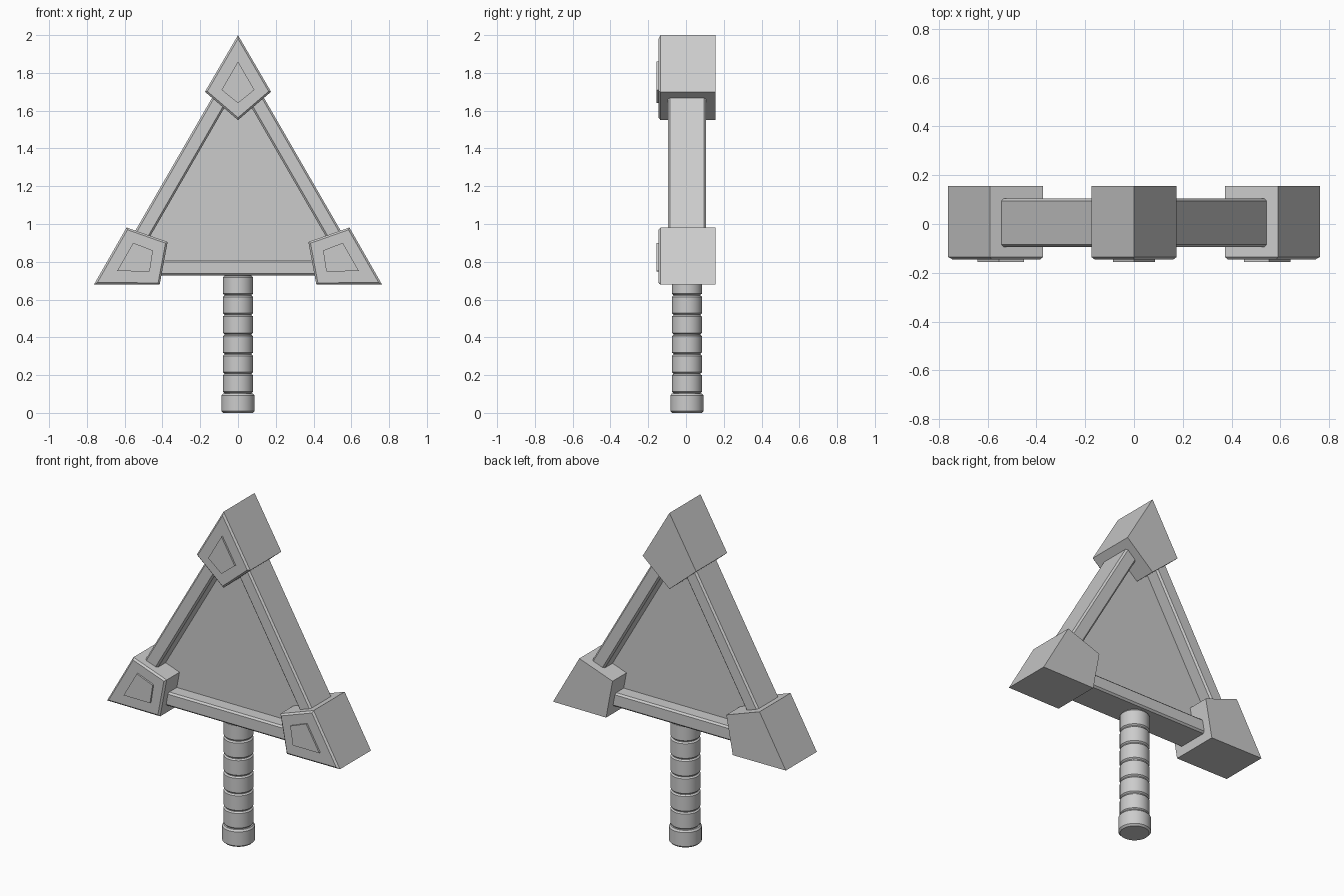
import bpy
import bmesh
from math import sin, cos, pi, radians

cube = bpy.data.objects.get("Cube")
if cube:
    bpy.data.objects.remove(cube, do_unlink=True)

CENTRE_Z = 1.12    # middle of the triangular head
MID_Y = 0.005      # middle of its thickness

grey = bpy.data.materials.new("grey")
grey.use_nodes = True
grey.diffuse_color = (0.6, 0.6, 0.6, 1)
grey.node_tree.nodes["Principled BSDF"].inputs["Base Color"].default_value = (0.6, 0.6, 0.6, 1)


def finish(name, bm):
    bmesh.ops.recalc_face_normals(bm, faces=bm.faces)
    mesh = bpy.data.meshes.new(name)
    bm.to_mesh(mesh)
    bm.free()
    mesh.materials.append(grey)
    ob = bpy.data.objects.new(name, mesh)
    bpy.context.collection.objects.link(ob)
    return ob


def turn(x, z, angle):
    """Turn a point of the head about the head's centre."""
    return (x * cos(angle) - z * sin(angle),
            x * sin(angle) + z * cos(angle) + CENTRE_Z)


def prism(name, outline, front, back, angle=0, chamfer=0, both=False):
    """Extrude an x/z outline along y, optionally chamfering its rims."""
    bm = bmesh.new()
    rings = []
    for y in (front, back):
        ring = []
        for x, z in outline:
            px, pz = turn(x, z, angle)
            ring.append(bm.verts.new((px, y, pz)))
        rings.append(ring)
    caps = [bm.faces.new(r) for r in rings]
    n = len(outline)
    for i in range(n):
        j = (i + 1) % n
        bm.faces.new((rings[0][i], rings[0][j], rings[1][j], rings[1][i]))
    if chamfer:
        rim = set(caps[0].edges)
        if both:
            rim |= set(caps[1].edges)
        bmesh.ops.bevel(bm, geom=list(rim), offset=chamfer, segments=1,
                        affect='EDGES', profile=0.5)
    return finish(name, bm)


def lathe(name, profile, sides=32):
    """Spin a radius/height profile about the handle's axis."""
    bm = bmesh.new()
    rings = [[bm.verts.new((r * cos(2 * pi * i / sides), MID_Y + r * sin(2 * pi * i / sides), z))
              for i in range(sides)] for r, z in profile]
    for a, b in zip(rings, rings[1:]):
        for i in range(sides):
            j = (i + 1) % sides
            bm.faces.new((a[i], a[j], b[j], b[i]))
    bm.faces.new(rings[0])
    bm.faces.new(rings[-1])
    ob = finish(name, bm)
    bpy.ops.object.select_all(action='DESELECT')
    ob.select_set(True)
    bpy.context.view_layer.objects.active = ob
    bpy.ops.object.shade_smooth_by_angle(angle=radians(30))
    return ob


# Three kite-shaped corner blocks with raised plates, joined by bars
kite = [(0, 0.88), (0.175, 0.58), (0, 0.43), (-0.175, 0.58)]
plate = [(0, 0.74), (0.087, 0.59), (0, 0.52), (-0.087, 0.59)]
OUTER, INNER = 0.393, 0.31
bar = [(-0.56, -OUTER), (0.56, -OUTER), (0.50, -INNER), (-0.50, -INNER)]
for label, angle in (("top", 0), ("right", 2 * pi / 3), ("left", -2 * pi / 3)):
    prism(label + "_corner", kite, MID_Y - 0.15, MID_Y + 0.15, angle, 0.01)
    prism(label + "_corner_plate", plate, MID_Y - 0.16, MID_Y - 0.14, angle)
for label, angle in (("bottom", 0), ("left", 2 * pi / 3), ("right", -2 * pi / 3)):
    prism(label + "_bar", bar, MID_Y - 0.1, MID_Y + 0.1, angle, 0.01, True)

# Thin panel filling the frame
half = 0.33 * 3 ** 0.5
prism("centre_panel", [(-half, -0.33), (half, -0.33), (0, 0.66)], MID_Y - 0.02, MID_Y + 0.02)

# Wrapped handle with grooves between the rings
R, STEP, EDGE = 0.08, 0.104, 0.007
profile = [(0.072, 0.08)]
for i in range(6):
    low = 0.105 + i * STEP
    high = low + STEP - 0.004
    profile += [(0.072, low), (R, low + EDGE), (R, high - EDGE), (0.072, high)]
profile.append((0.072, 0.75))
lathe("handle", profile)

# Pommel
lathe("pommel", [(0.078, 0), (0.088, 0.01), (0.088, 0.092), (0.08, 0.102)])
